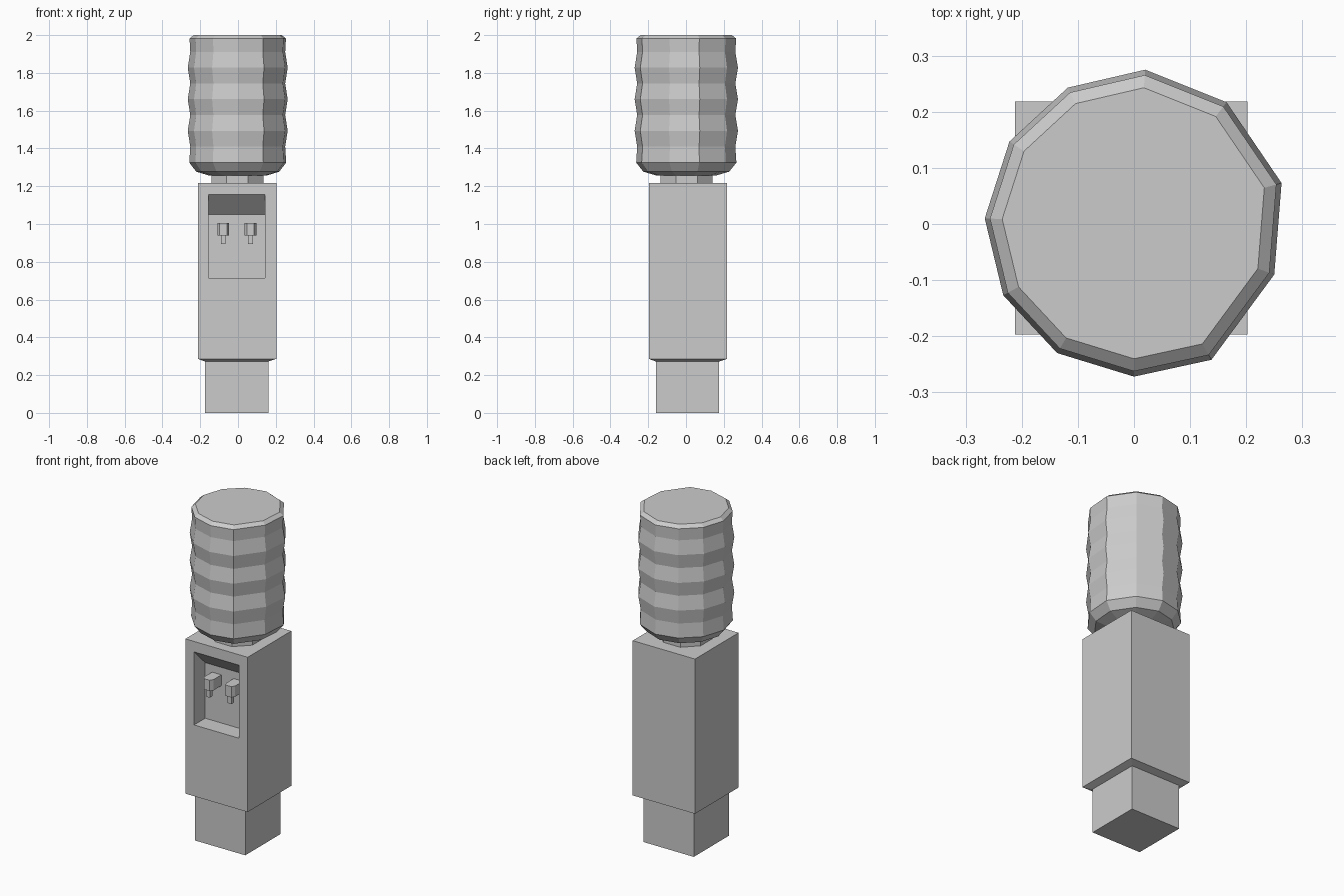
import bpy, bmesh, math
from mathutils import Vector

if "Cube" in bpy.data.objects:
    bpy.data.objects.remove(bpy.data.objects["Cube"])

def loft(name, rings):
    """Closed solid skinned through rings of equal point count."""
    bm = bmesh.new()
    loops = [[bm.verts.new(p) for p in ring] for ring in rings]
    n = len(loops[0])
    for a, b in zip(loops, loops[1:]):
        for i in range(n):
            j = (i + 1) % n
            bm.faces.new((a[i], a[j], b[j], b[i]))
    bm.faces.new(loops[0])
    bm.faces.new(loops[-1])
    bmesh.ops.recalc_face_normals(bm, faces=bm.faces)
    mesh = bpy.data.meshes.new(name)
    bm.to_mesh(mesh)
    bm.free()
    obj = bpy.data.objects.new(name, mesh)
    bpy.context.collection.objects.link(obj)
    return obj

def square(cx, cy, h, z):
    return [(cx + sx * h, cy + sy * h, z) for sx, sy in ((-1, -1), (1, -1), (1, 1), (-1, 1))]

CX, CY = -0.005, 0.0105
FRONT, BACK_WALL = CY - 0.2075, -0.091

# Plinth and cabinet with a sloped underside
loft("base", [square(CX - 0.002, CY - 0.003, 0.1675, z) for z in (0, 0.275)])
cabinet = loft("cabinet", [square(CX - 0.002, CY - 0.003, 0.1675, 0.272),
                           square(CX, CY, 0.2075, 0.286),
                           square(CX, CY, 0.2075, 1.218)])

# Dispensing recess with a slanted ceiling
over = 0.1
slope = (1.155 - 1.05) / (BACK_WALL - FRONT)
side = [(FRONT - over, 0.715), (BACK_WALL, 0.715), (BACK_WALL, 1.05),
        (FRONT - over, 1.155 + over * slope)]
cutter = loft("recess_cutter", [[(x, y, z) for y, z in side] for x in (-0.155, 0.143)])
cut = cabinet.modifiers.new("recess", 'BOOLEAN')
cut.operation = 'DIFFERENCE'
cut.solver = 'EXACT'
cut.object = cutter
# bake the cut and drop the cutter
dg = bpy.context.evaluated_depsgraph_get()
cut_mesh = bpy.data.meshes.new_from_object(cabinet.evaluated_get(dg))
cabinet.modifiers.clear()
cabinet.data = cut_mesh
bpy.data.objects.remove(cutter)

# Two taps: chamfered body and square nozzle
for label, x in (("left", -0.078), ("right", 0.066)):
    plan = [(-0.031, BACK_WALL + 0.002), (-0.031, -0.166), (-0.019, -0.185),
            (0.019, -0.185), (0.031, -0.166), (0.031, BACK_WALL + 0.002)]
    loft(label + "_tap", [[(x + px, y, z) for px, y in plan] for z in (0.94, 1.005)])
    loft(label + "_nozzle", [square(x, -0.163, 0.013, z) for z in (0.895, 0.945)])

# Bottle neck
loft("bottle_neck", [[(-0.003 + 0.148 * math.cos(math.pi * (i + 0.5) / 4),
                       0.003 + 0.148 * math.sin(math.pi * (i + 0.5) / 4), z)
                      for i in range(8)] for z in (1.21, 1.265)])

# Ribbed water bottle: uneven eleven-sided outline, scaled per height
outline = [(0.02, 0.275), (-0.118, 0.243), (-0.222, 0.147), (-0.266, 0.01),
           (-0.233, -0.127), (-0.137, -0.23), (0, -0.272), (0.138, -0.242),
           (0.25, -0.09), (0.263, 0.073), (0.165, 0.217)]
levels = [(1.257, 0.58), (1.277, 0.83), (1.325, 0.97)]
for i in range(7):
    levels.append((1.41 + 0.0835 * i, 0.95 if i % 2 == 0 else 1.0))
levels += [(1.982, 0.965), (2.0, 0.883)]
loft("water_bottle", [[(x * s, y * s, z) for x, y in outline] for z, s in levels])
